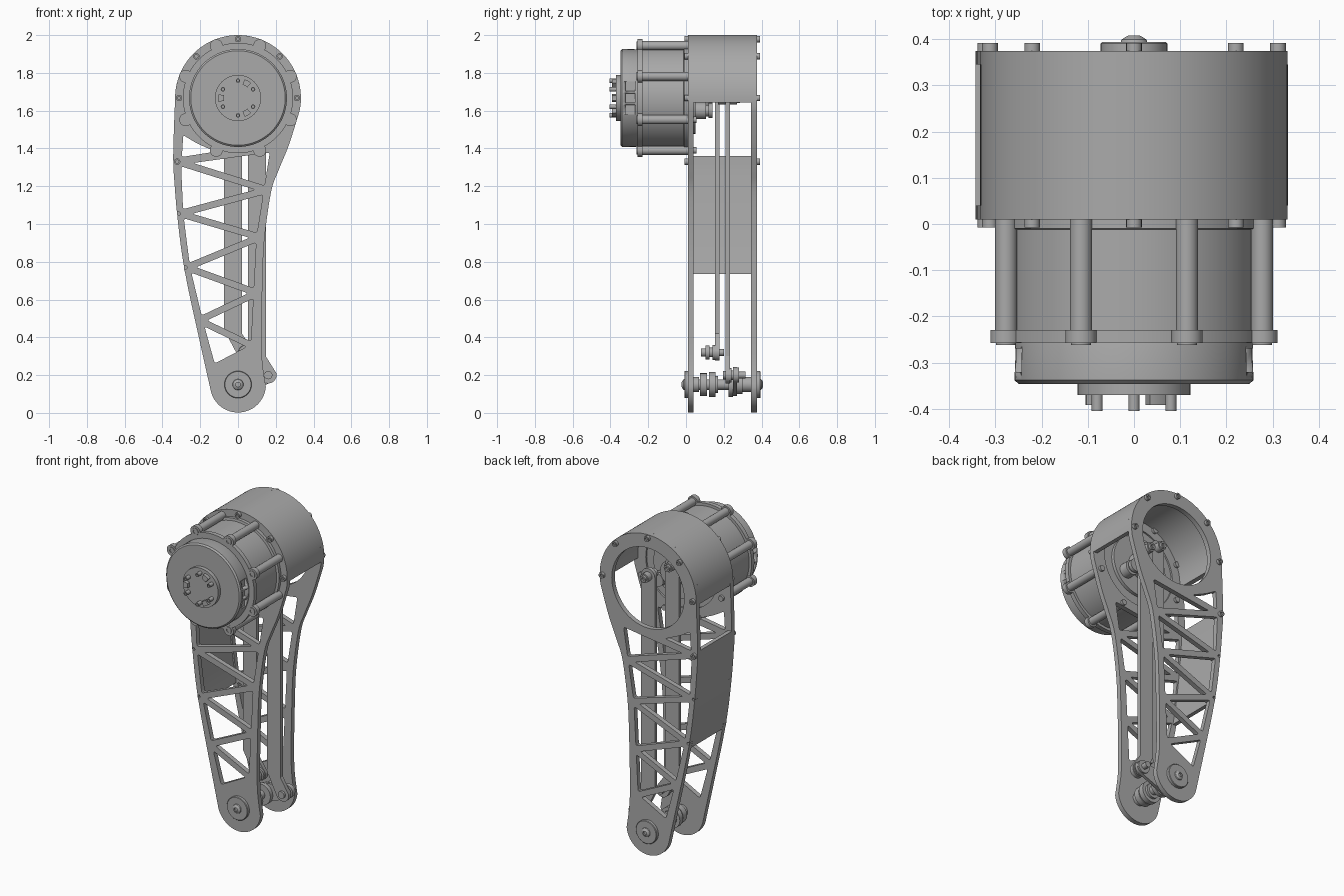
import bpy, bmesh, math
from mathutils import Vector

if "Cube" in bpy.data.objects:
    bpy.data.objects.remove(bpy.data.objects["Cube"])

grey = bpy.data.materials.new("machined_grey")
grey.use_nodes = True
grey.diffuse_color = (0.4, 0.4, 0.4, 1)
grey.node_tree.nodes["Principled BSDF"].inputs["Base Color"].default_value = (0.4, 0.4, 0.4, 1)

TOP = 1.667                      # height of the drum axis
FOOT = 0.15                      # height of the lower shaft axis
FRONT, REAR = (0.01, 0.04), (0.345, 0.375)


def finish(name, bm):
    """Turn a bmesh into a shaded, coloured object."""
    bmesh.ops.remove_doubles(bm, verts=bm.verts, dist=1e-5)
    bmesh.ops.recalc_face_normals(bm, faces=bm.faces)
    mesh = bpy.data.meshes.new(name)
    bm.to_mesh(mesh)
    bm.free()
    mesh.shade_smooth()
    mesh.set_sharp_from_angle(angle=math.radians(30))
    mesh.materials.append(grey)
    obj = bpy.data.objects.new(name, mesh)
    bpy.context.collection.objects.link(obj)
    return obj


def lathe(name, x, z, profile, sides=24):
    """Revolve (y, radius) pairs about an axis along y."""
    bm = bmesh.new()
    rings = []
    for y, r in profile:
        rings.append([bm.verts.new((x + r * math.cos(math.tau * i / sides), y,
                                    z + r * math.sin(math.tau * i / sides)))
                      for i in range(sides)])
    for a, b in zip(rings, rings[1:]):
        for i in range(sides):
            j = (i + 1) % sides
            bm.faces.new((a[i], a[j], b[j], b[i]))
    bm.faces.new(rings[0])
    bm.faces.new(rings[-1])
    return finish(name, bm)


def cyl(name, x, z, y0, y1, r, sides=24):
    return lathe(name, x, z, [(y0, r), (y1, r)], sides)


def bolt(name, x, z, base, tip, r):
    """Socket head screw with its socket on the tip side."""
    deep = tip + (base - tip) * 0.5
    return lathe(name, x, z, [(base, r), (tip, r), (tip, r * 0.5), (deep, r * 0.5)], 16)


def sheet(name, loops, y0, y1):
    """Extrude closed (x, z) outlines along y; inner loops become holes."""
    curve = bpy.data.curves.new(name, "CURVE")
    curve.dimensions, curve.fill_mode, curve.extrude = "2D", "BOTH", (y1 - y0) / 2
    for loop in loops:
        s = curve.splines.new("POLY")
        s.points.add(len(loop) - 1)
        for p, (x, z) in zip(s.points, loop):
            p.co = (x, z, 0, 1)
        s.use_cyclic_u = True
    tmp = bpy.data.objects.new("tmp", curve)
    bpy.context.collection.objects.link(tmp)
    mesh = bpy.data.meshes.new_from_object(tmp.evaluated_get(bpy.context.evaluated_depsgraph_get()))
    bm = bmesh.new()
    bm.from_mesh(mesh)
    for v in bm.verts:
        v.co = (v.co.x, (y0 + y1) / 2 - v.co.z, v.co.y)
    bpy.data.objects.remove(tmp)
    bpy.data.curves.remove(curve)
    bpy.data.meshes.remove(mesh)
    return finish(name, bm)


def arc(x, z, r, a0, a1, n):
    return [(x + r * math.cos(math.radians(a0 + (a1 - a0) * i / n)),
             z + r * math.sin(math.radians(a0 + (a1 - a0) * i / n))) for i in range(n + 1)]


def polar(r, deg):
    return r * math.cos(math.radians(deg)), TOP + r * math.sin(math.radians(deg))


def spline(points, n=5):
    """Catmull-Rom curve through the points."""
    p = [Vector(q) for q in [points[0]] + points + [points[-1]]]
    out = []
    for a, b, c, d in zip(p, p[1:], p[2:], p[3:]):
        for i in range(n):
            t = i / n
            out.append(tuple(0.5 * (2 * b + (c - a) * t + (2 * a - 5 * b + 4 * c - d) * t * t
                                    + (3 * b - a - 3 * c + d) * t ** 3)))
    return out + [points[-1]]


def rounded(points, r=0.014):
    """Soften the corners of a polygon."""
    pts, out = [Vector(q) for q in points], []
    for i, p in enumerate(pts):
        a = p + (pts[i - 1] - p).normalized() * r
        b = p + (pts[(i + 1) % len(pts)] - p).normalized() * r
        out += [tuple(a * (1 - t) ** 2 + p * 2 * t * (1 - t) + b * t * t)
                for t in (0, 0.25, 0.5, 0.75, 1)]
    return out


def window(a, b, c, web=0.018):
    """Triangular truss opening, inset by half the strut width."""
    a, b, c = Vector(a), Vector(b), Vector(c)
    la, lb, lc = (b - c).length, (c - a).length, (a - b).length
    mid = (a * la + b * lb + c * lc) / (la + lb + lc)
    inradius = abs((b - a).cross(c - a)) / (la + lb + lc)
    return rounded([mid + (p - mid) * (1 - web / inradius) for p in (a, b, c)])


# Truss side plates
crown = arc(0, TOP, 0.333, -12, 180, 56)
heel = arc(0, FOOT, 0.148, 195, 355, 28)
left_edge = spline([crown[-1], (-0.343, 1.36), (-0.335, 1.2), (-0.322, 1.05), (-0.298, 0.85),
                    (-0.262, 0.65), (-0.205, 0.39), heel[0]])
right_edge = spline([heel[-1], (0.128, 0.28), (0.125, 0.45), (0.13, 0.7), (0.14, 0.92),
                     (0.175, 1.17), (0.215, 1.285), (0.27, 1.42), crown[0]])
outline = crown + left_edge[1:-1] + heel + right_edge[1:-1]
left = [(-0.32, 1.33), (-0.308, 1.055), (-0.272, 0.77), (-0.205, 0.49), (-0.135, 0.235)]
right = [(0.19, 1.4), (0.155, 1.18), (0.115, 0.93), (0.1, 0.635), (0.085, 0.35)]
holes = [arc(0, TOP, 0.25, 0, 354, 59)]
holes.append(rounded([(-0.297, 1.355), (-0.29, 1.47), (-0.22, 1.428), (-0.12, 1.383)], 0.012))
for i in range(4):
    holes.append(window(left[i], right[i], right[i + 1]))
    holes.append(window(left[i], left[i + 1], right[i + 1]))
for x, z in left[1:3]:
    holes.append(arc(x - 0.006, z, 0.009, 0, 330, 11))
for name, (y0, y1) in (("front_plate", FRONT), ("rear_plate", REAR)):
    sheet(name, [outline] + holes, y0, y1)

# Drum shell and back cover panel between the plates
sheet("drum_shell", [arc(0, TOP, 0.333, -4, 184, 56) + arc(0, TOP, 0.305, 184, -4, 56)], 0.04, 0.345)
edge = [p for p in left_edge if 0.73 < p[1] < 1.37]
sheet("back_panel", [edge + [(x + 0.025, z) for x, z in reversed(edge)]], 0.04, 0.345)

# Plate screws
spots = [polar(0.312, a) for a in range(0, 181, 45)] + [(-0.322, 1.33)]
for x, z in spots:
    bolt("front_plate_screw", x, z, 0.012, -0.008, 0.017)
    bolt("rear_plate_screw", x, z, 0.373, 0.392, 0.017)

# Actuator body, flange and cap
lathe("actuator_body", 0, TOP, [(0.03, 0.2), (0.03, 0.262), (0.01, 0.29), (-0.01, 0.29), (-0.012, 0.275),
                                (-0.235, 0.275)], 64)
cyl("actuator_flange", 0, TOP, -0.257, -0.23, 0.292, 64)
cap = lathe("actuator_cap", 0, TOP, [(-0.25, 0.255), (-0.262, 0.258), (-0.338, 0.259), (-0.346, 0.25)], 72)
for k in range(8):
    x, z = polar(0.3, 22.5 + 45 * k)
    cyl("flange_lug", x, z, -0.258, -0.229, 0.034)
    cyl("body_post", x, z, -0.23, 0.01, 0.024)
    bolt("lug_screw", x, z, -0.255, -0.262, 0.022)
    cyl("lug_screw_tip", x, z, 0.03, 0.055, 0.017, 16)

# Side vents cut into the cap
bm = bmesh.new()
for side in (-1, 1):
    for dz in (-0.062, 0, 0.062):
        cube = bmesh.ops.create_cube(bm, size=1)["verts"]
        bmesh.ops.scale(bm, vec=(0.08, 0.05, 0.05), verts=cube)
        bmesh.ops.translate(bm, vec=(side * 0.275, -0.295, TOP + dz), verts=cube)
cutter = finish("vent_cutter", bm)
cutter.hide_render = True
cutter.hide_set(True)
cut = cap.modifiers.new("vents", "BOOLEAN")
cut.operation, cut.object = "DIFFERENCE", cutter

# Output hub with screws and drive tabs
cyl("output_hub", 0, TOP, -0.37, -0.34, 0.122, 48)
for k in range(6):
    bolt("hub_screw", *polar(0.092, 30 + 60 * k), -0.365, -0.405, 0.012)
for k in range(3):
    a = 60 + 120 * k
    sheet("hub_tab", [arc(0, TOP, 0.105, a - 11, a + 11, 6) + arc(0, TOP, 0.075, a + 11, a - 11, 6)],
          -0.392, -0.365)

# Rotor and crank behind the actuator
cyl("rotor", 0, TOP, 0.02, 0.05, 0.19, 48)
cyl("crank_hub", 0, TOP, 0.04, 0.14, 0.08, 32)
lathe("crank_boss", 0.1, 1.6, [(0.04, 0.045), (0.105, 0.045), (0.106, 0.03), (0.118, 0.03),
                               (0.119, 0.04), (0.14, 0.04)])

# Parallel push rods with offset feet
for name, x, y, top, px, pz in (("inner_rod", -0.027, 0.165, 1.74, 0.04, 0.32),
                                ("outer_rod", 0.1, 0.22, 1.66, 0.16, 0.2)):
    w = 0.047
    shape = arc(x, top, w, 0, 180, 16) + [(x - w, pz + 0.12)] + arc(px, pz, 0.044, 215, 375, 16)
    shape += [(x + w, pz + 0.1)]
    sheet(name, [shape], y - 0.012, y + 0.012)
    cyl(name + "_top_pin", x, top, y - 0.05, y + 0.05, 0.028)
    bolt(name + "_top_screw", x, top, y + 0.04, y + 0.065, 0.02)
cyl("crank_arm_pin", -0.027, 1.74, 0.04, 0.14, 0.035)

# Foot pins with collars
for name, x, z, y in (("inner_foot_pin", 0.04, 0.32, 0.08), ("outer_foot_pin", 0.16, 0.2, 0.195)):
    lathe(name, x, z, [(y, 0.022), (y + 0.022, 0.022), (y + 0.022, 0.038), (y + 0.045, 0.038),
                       (y + 0.045, 0.025), (y + 0.06, 0.025), (y + 0.06, 0.04), (y + 0.085, 0.04),
                       (y + 0.085, 0.018), (y + 0.12, 0.018)])

# Lower shaft, collars and end caps
cyl("lower_shaft", 0, FOOT, 0.0, 0.38, 0.028)
for y0, y1, r in ((0.04, 0.07, 0.04), (0.075, 0.112, 0.06), (0.122, 0.155, 0.066), (0.155, 0.17, 0.045),
                  (0.225, 0.25, 0.066), (0.25, 0.3, 0.05), (0.3, 0.345, 0.04)):
    cyl("shaft_collar", 0, FOOT, y0, y1, r)
for name, base, out in (("front", 0.012, -1), ("rear", 0.373, 1)):
    lathe(name + "_end_cap", 0, FOOT, [(base, 0.072), (base + out * 0.018, 0.072), (base + out * 0.021, 0.069)], 40)
    y = base + out * 0.018
    lathe(name + "_dome_screw", 0, FOOT, [(y, 0.03), (y + out * 0.008, 0.027), (y + out * 0.015, 0.017),
                                          (y + out * 0.017, 0.012), (y + out * 0.008, 0.012)])
# Lever joining the shaft to the outer rod
sheet("shaft_lever", [arc(0, FOOT, 0.06, 110, 270, 14) + arc(0.16, 0.2, 0.042, -70, 110, 14)], 0.25, 0.27)
